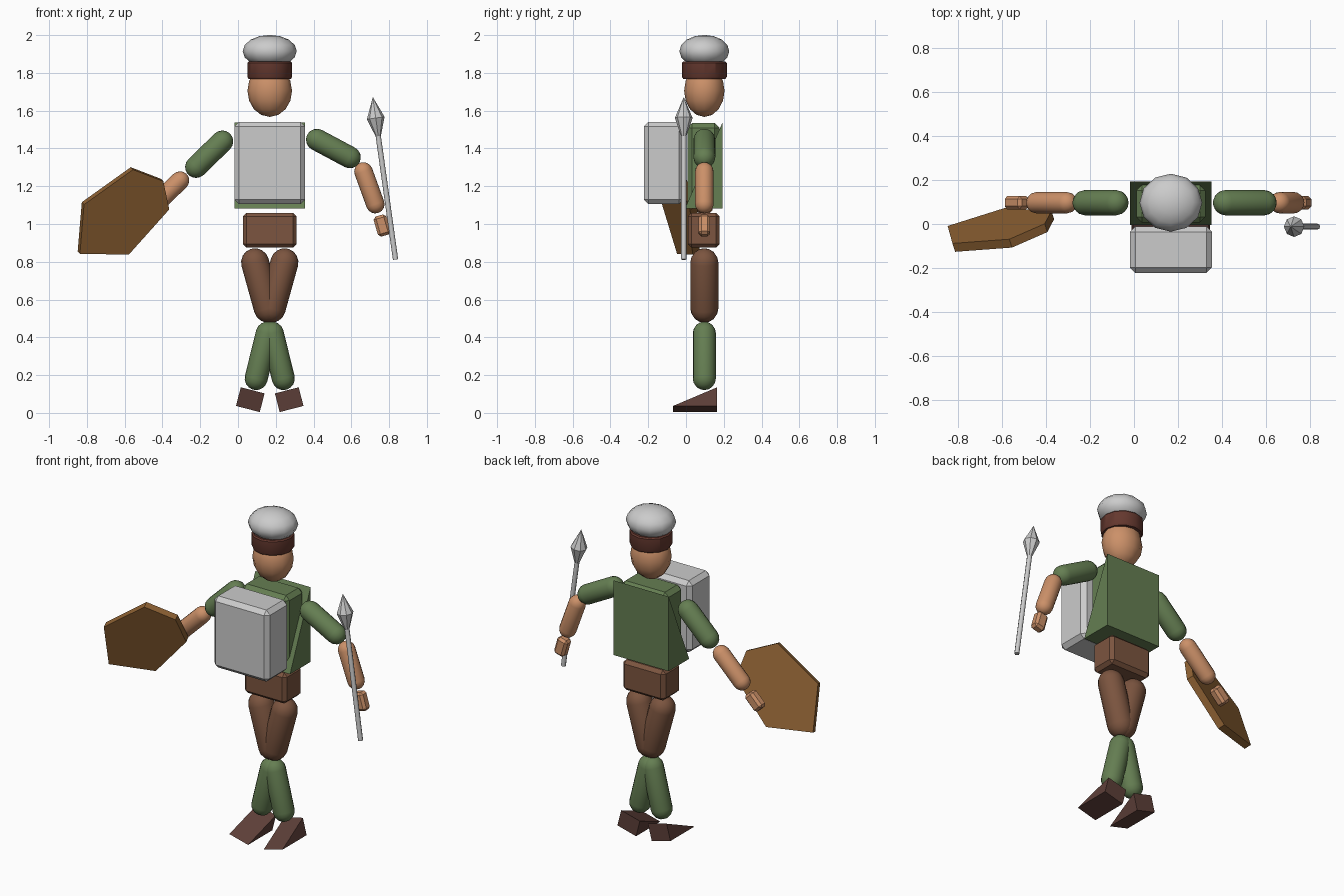
import bpy, bmesh, math
from mathutils import Vector, Matrix

if "Cube" in bpy.data.objects:
    bpy.data.objects.remove(bpy.data.objects["Cube"])

CX, CY = 0.168, 0.097          # body axis


def mat(name, rgb):
    m = bpy.data.materials.new(name)
    m.diffuse_color = (*rgb, 1)
    m.use_nodes = True
    m.node_tree.nodes["Principled BSDF"].inputs["Base Color"].default_value = m.diffuse_color
    return m


GREEN = mat("green_cloth", (0.13, 0.21, 0.085))
BROWN = mat("brown_leather", (0.20, 0.09, 0.05))
HAIR = mat("dark_hair", (0.13, 0.04, 0.028))
BOOT = mat("boot_leather", (0.11, 0.05, 0.04))
SKIN = mat("skin", (0.60, 0.28, 0.14))
WOOD = mat("wood", (0.27, 0.12, 0.033))


def finish(name, bm, m=None, smooth=None):
    bmesh.ops.recalc_face_normals(bm, faces=bm.faces)
    me = bpy.data.meshes.new(name)
    bm.to_mesh(me)
    bm.free()
    ob = bpy.data.objects.new(name, me)
    bpy.context.collection.objects.link(ob)
    if m:
        me.materials.append(m)
    if smooth:
        bpy.ops.object.select_all(action='DESELECT')
        ob.select_set(True)
        bpy.context.view_layer.objects.active = ob
        bpy.ops.object.shade_smooth_by_angle(angle=math.radians(smooth))
    return ob


def box(name, center, size, bevel, m=None, roll=0):
    bm = bmesh.new()
    bmesh.ops.create_cube(bm, size=1)
    bmesh.ops.scale(bm, vec=size, verts=bm.verts)
    bmesh.ops.bevel(bm, geom=bm.edges[:], offset=bevel, segments=1, affect='EDGES')
    bm.transform(Matrix.Translation(center) @ Matrix.Rotation(roll, 4, 'Y'))
    return finish(name, bm, m)


def ball(name, center, radii, m=None):
    bm = bmesh.new()
    bmesh.ops.create_uvsphere(bm, u_segments=12, v_segments=8, radius=1)
    bm.transform(Matrix.Translation(center) @ Matrix.Diagonal((*radii, 1)))
    return finish(name, bm, m, 40)


def lathe(name, a, b, profile, sides, m=None, smooth=None):
    """Spin (radius, distance along a->b) pairs around the axis a->b."""
    a, b = Vector(a), Vector(b)
    bm = bmesh.new()
    rings = [[bm.verts.new((r * math.cos(t), r * math.sin(t), h))
              for t in (2 * math.pi * i / sides for i in range(sides))]
             for r, h in profile]
    for lo, hi in zip(rings, rings[1:]):
        for i in range(sides):
            j = (i + 1) % sides
            bm.faces.new((lo[i], lo[j], hi[j], hi[i]))
    bm.faces.new(rings[0][::-1])
    bm.faces.new(rings[-1])
    bm.transform(Matrix.Translation(a) @ (b - a).to_track_quat('Z', 'Y').to_matrix().to_4x4())
    return finish(name, bm, m, smooth)


def limb(name, a, b, r, m):
    """Round-ended limb between two (x, z) centres."""
    a, b = Vector((a[0], CY, a[1])), Vector((b[0], CY, b[1]))
    length = (b - a).length
    arc = [math.radians(d) for d in (5, 25, 45, 68, 90)]
    prof = [(r * math.sin(t), -r * math.cos(t)) for t in arc]
    prof += [(q, length - h) for q, h in reversed(prof)]
    return lathe(name, a, b, prof, 16, m, 50)


def prism(name, pts, vec, m):
    bm = bmesh.new()
    f = bm.faces.new([bm.verts.new(p) for p in pts])
    ext = bmesh.ops.extrude_face_region(bm, geom=[f], use_keep_orig=True)
    vs = [v for v in ext["geom"] if isinstance(v, bmesh.types.BMVert)]
    bmesh.ops.translate(bm, vec=vec, verts=vs)
    return finish(name, bm, m)


# Head, hair band and helmet
ball("head", (CX, CY, 1.705), (0.118, 0.107, 0.138), SKIN)
lathe("hair", (CX, CY, 1.768), (CX, CY, 1.86),
      [(0.112, 0), (0.119, 0.012), (0.119, 0.085), (0.112, 0.092)], 12, HAIR, 30)
ball("helmet", (CX, CY, 1.915), (0.143, 0.132, 0.086))

# Torso, sloped back panel, chest pack and hips
box("torso", (CX, 0.092, 1.312), (0.315, 0.17, 0.445), 0.025, GREEN)
prism("back_panel", [(-0.018, 0.193, 1.537), (-0.018, 0.193, 1.083), (-0.018, -0.005, 1.083)],
      (0.372, 0, 0), GREEN)
box("chest_pack", (CX, -0.117, 1.323), (0.374, 0.212, 0.436), 0.025)
box("hips", (CX, 0.094, 0.967), (0.285, 0.168, 0.185), 0.02, BROWN)

# Legs and wedge boots, mirrored about the body axis
for side, s in (("left", -1), ("right", 1)):
    limb(side + "_thigh", (CX + s * 0.078, 0.797), (CX + s * 0.01, 0.552), 0.074, BROWN)
    limb(side + "_shin", (CX + s * 0.013, 0.422), (CX + s * 0.072, 0.182), 0.061, GREEN)
    ang = -s * math.radians(14.5)
    place = Matrix.Translation((CX + s * 0.103, 0, 0.07)) @ Matrix.Rotation(ang, 4, 'Y')
    w, h = 0.065, 0.051
    pts = [place @ Vector(p) for p in ((-w, 0.165, h), (-w, 0.165, -h), (-w, -0.068, -h))]
    prism(side + "_boot", pts, place.to_3x3() @ Vector((2 * w, 0, 0)), BOOT)

# Arms: shoulder-to-elbow, elbow-to-wrist, hand centre and its tilt in degrees
arms = {
    "left": ((-0.083, 1.437), (-0.222, 1.302), (-0.307, 1.23), (-0.443, 1.097), (-0.535, 1.005), 45),
    "right": ((0.418, 1.446), (0.592, 1.353), (0.664, 1.278), (0.727, 1.105), (0.763, 0.992), -16),
}
for side, (a, b, c, d, hand, tilt) in arms.items():
    limb(side + "_upper_arm", a, b, 0.058, GREEN)
    limb(side + "_forearm", c, d, 0.049, SKIN)
    box(side + "_hand", (hand[0], CY, hand[1]), (0.07, 0.06, 0.11), 0.014, SKIN, math.radians(tilt))

# Spear: shaft and pointed head
base, tip = Vector((0.834, -0.012, 0.812)), Vector((0.714, -0.012, 1.67))
L = (tip - base).length
lathe("spear_shaft", base, tip, [(0.014, 0), (0.014, L - 0.17)], 8, None, 50)
lathe("spear_head", base, tip, [(0.013, L - 0.21), (0.047, L - 0.11), (0.001, L)], 8)

# Shield: tilted six-sided plank
outline = [(-0.837, 0.842), (-0.578, 0.838), (-0.364, 1.077),
           (-0.395, 1.226), (-0.556, 1.288), (-0.815, 1.103)]
normal = Vector((-0.31, 1, 0.33)).normalized()
prism("shield", [(x, 0.49 + 0.31 * x - 0.33 * z, z) for x, z in outline], normal * 0.042, WOOD)
